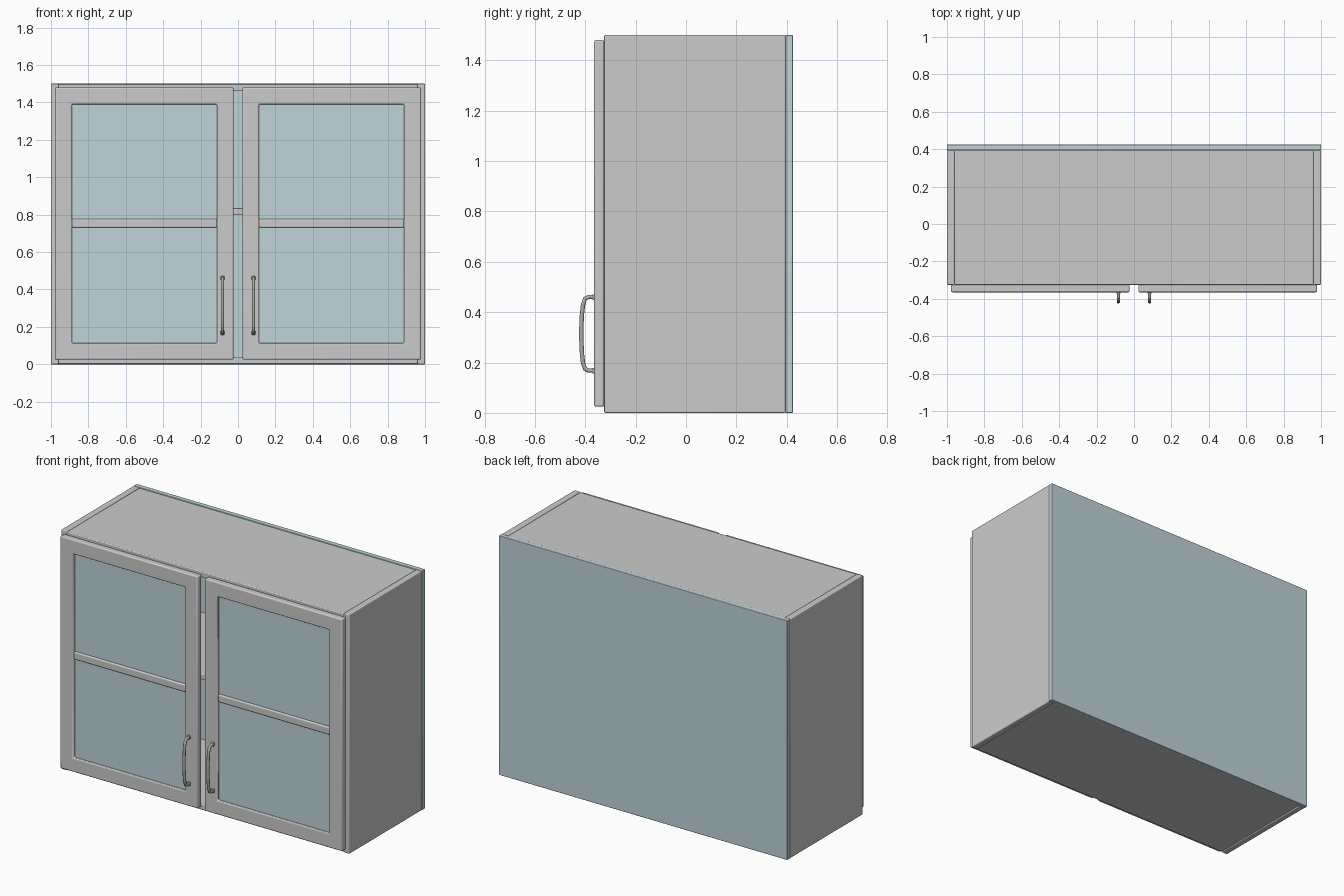
import bpy, bmesh
from mathutils import Vector

if "Cube" in bpy.data.objects:
    bpy.data.objects.remove(bpy.data.objects["Cube"])

def material(name, color):
    m = bpy.data.materials.new(name)
    m.diffuse_color = color
    m.use_nodes = True
    m.node_tree.nodes["Principled BSDF"].inputs["Base Color"].default_value = m.diffuse_color
    return m

glass = material("glass", (0.52, 0.66, 0.70, 0.5))
metal = material("handle_metal", (0.42, 0.40, 0.40, 1))

def finish(name, bm, bevel=0.0, mat=None):
    bmesh.ops.recalc_face_normals(bm, faces=bm.faces)
    mesh = bpy.data.meshes.new(name)
    bm.to_mesh(mesh)
    bm.free()
    ob = bpy.data.objects.new(name, mesh)
    bpy.context.collection.objects.link(ob)
    if bevel:
        b = ob.modifiers.new("edge_rounding", 'BEVEL')
        b.width, b.segments = bevel, 3
        b.limit_method = 'ANGLE'
    if mat:
        mesh.materials.append(mat)
    bpy.ops.object.select_all(action='DESELECT')
    ob.select_set(True)
    bpy.context.view_layer.objects.active = ob
    bpy.ops.object.shade_smooth_by_angle()
    return ob

def box(name, x, y, z, bevel=0.005, mat=None):
    bm = bmesh.new()
    bmesh.ops.create_cube(bm, size=1)
    for v in bm.verts:
        v.co = Vector([(r[0] + r[1]) / 2 + c * (r[1] - r[0])
                       for c, r in zip(v.co, (x, y, z))])
    return finish(name, bm, bevel, mat)

def frame(name, x, y, z, inner_x, inner_z, bevel):
    """Rectangular ring with a window opening, extruded along y."""
    bm = bmesh.new()
    def ring(xr, yy, zr):
        return [bm.verts.new((xr[a], yy, zr[b])) for a, b in ((0, 0), (1, 0), (1, 1), (0, 1))]
    loops = [ring(x, y[0], z), ring(inner_x, y[0], inner_z),
             ring(inner_x, y[1], inner_z), ring(x, y[1], z)]
    for a, b in zip(loops, loops[1:] + loops[:1]):
        for i in range(4):
            j = (i + 1) % 4
            bm.faces.new((a[i], a[j], b[j], b[i]))
    return finish(name, bm, bevel)

def span(s, a, b):
    return tuple(sorted((s * a, s * b)))

# Carcass
FRONT, BACK = -0.325, 0.395
box("top_panel", (-0.96, 0.96), (FRONT, BACK), (1.46, 1.497))
box("bottom_panel", (-0.96, 0.96), (FRONT, BACK), (0.003, 0.04))
box("shelf", (-0.945, 0.945), (-0.29, BACK), (0.80, 0.835))
box("back_panel", (-1, 1), (BACK, 0.425), (0, 1.5), 0.003, glass)

for s, side in ((-1, "left"), (1, "right")):
    box(side + "_side_panel", span(s, 0.96, 1), (FRONT, BACK), (0, 1.5))

    # Door frame, cross bar and glass
    frame(side + "_door_frame", span(s, 0.024, 0.978), (-0.365, FRONT), (0.025, 1.48),
          span(s, 0.1125, 0.8875), (0.113, 1.39), 0.007)
    box(side + "_door_bar", span(s, 0.113, 0.887), (-0.362, -0.329), (0.73, 0.777), 0.007)
    box(side + "_door_glass", span(s, 0.105, 0.895), (-0.349, -0.341), (0.105, 1.398), 0, glass)

    # Bowed pull handle
    half = [(-0.358, 0.146), (-0.388, 0.146), (-0.401, 0.139), (-0.409, 0.115),
            (-0.413, 0.08), (-0.415, 0.04)]
    pts = half + [(-0.416, 0)] + [(y, -z) for y, z in reversed(half)]
    cu = bpy.data.curves.new(side + "_handle", 'CURVE')
    cu.dimensions = '3D'
    cu.bevel_depth, cu.bevel_resolution, cu.use_fill_caps = 0.009, 3, True
    sp = cu.splines.new('POLY')
    sp.points.add(len(pts) - 1)
    for p, (y, z) in zip(sp.points, pts):
        p.co = (s * 0.083, y, 0.314 + z, 1)
    sp.use_smooth = True
    cu.materials.append(metal)
    bpy.context.collection.objects.link(bpy.data.objects.new(side + "_handle", cu))

    # Handle feet
    for end, z in (("lower", 0.168), ("upper", 0.46)):
        box(f"{side}_handle_{end}_foot", (s * 0.083 - 0.01, s * 0.083 + 0.01),
            (-0.372, -0.36), (z - 0.011, z + 0.011), 0.003, metal)
